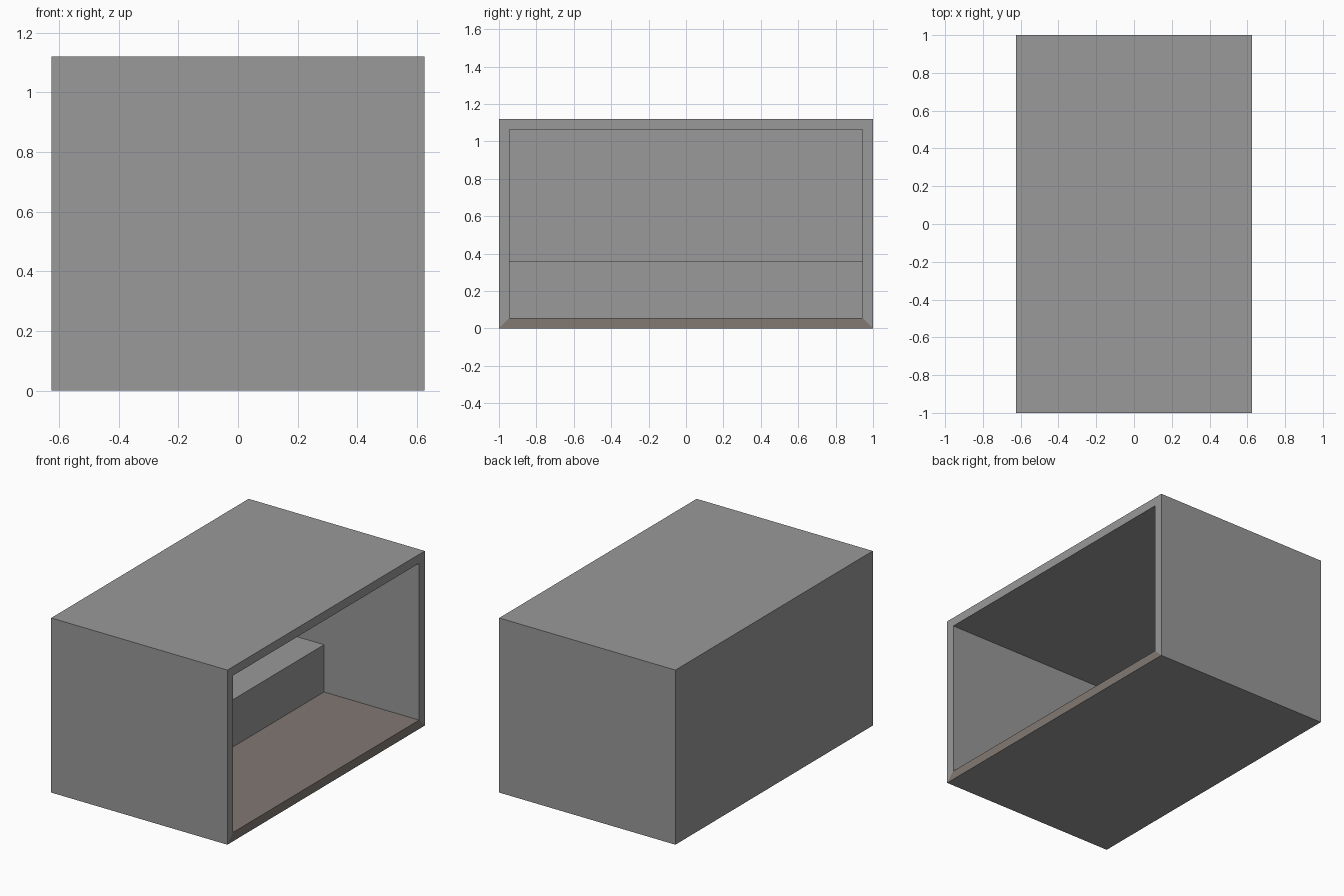
import bpy, bmesh
from mathutils import Matrix, Vector

if "Cube" in bpy.data.objects:
    bpy.data.objects.remove(bpy.data.objects["Cube"])

X, Y, H, T = 0.625, 1.0, 1.12, 0.057   # half width, half length, height, wall thickness


def material(name, rgb):
    m = bpy.data.materials.new(name)
    m.diffuse_color = (*rgb, 1)
    m.use_nodes = True
    m.node_tree.nodes["Principled BSDF"].inputs["Base Color"].default_value = m.diffuse_color
    return m


GREY = material("wall grey", (0.319, 0.319, 0.319))
BROWN = material("floor brown", (0.22, 0.188, 0.168))


def box(lo, hi):
    lo, hi = Vector(lo), Vector(hi)
    bm = bmesh.new()
    bmesh.ops.create_cube(bm, size=1, matrix=Matrix.Translation((lo + hi) / 2)
                          @ Matrix.Diagonal((*(hi - lo), 1)))
    bm.normal_update()
    return bm


def finish(bm, name, mats):
    me = bpy.data.meshes.new(name)
    bm.to_mesh(me)
    bm.free()
    for m in mats:
        me.materials.append(m)
    ob = bpy.data.objects.new(name, me)
    bpy.context.collection.objects.link(ob)
    return ob


# Room shell: box with the right side inset (mitred rim) and pushed inwards
bm = box((-X, -Y, 0), (X, Y, H))
opening = next(f for f in bm.faces if f.normal.x > 0.9)
bmesh.ops.inset_region(bm, faces=[opening], thickness=T, use_even_offset=True)
ext = bmesh.ops.extrude_discrete_faces(bm, faces=[opening])
bmesh.ops.translate(bm, verts=ext["faces"][0].verts, vec=(-(2 * X - T), 0, 0))
bm.normal_update()

# Floor and lower sill are brown; everything else is grey
for f in bm.faces:
    c = f.calc_center_median()
    if c.z < 0.1 and (c.x > X - 0.001 or f.normal.z > 0.9):
        f.material_index = 1
finish(bm, "room_shell", [GREY, BROWN])

# Raised step along the closed wall: only its top and front are exposed
bm = box((-X + T, -Y + T, T), (-0.05, Y - T, 0.36))
hidden = [f for f in bm.faces if f.normal.x < 0.9 and f.normal.z < 0.9]
bmesh.ops.delete(bm, geom=hidden, context='FACES')
finish(bm, "rear_step", [GREY])
